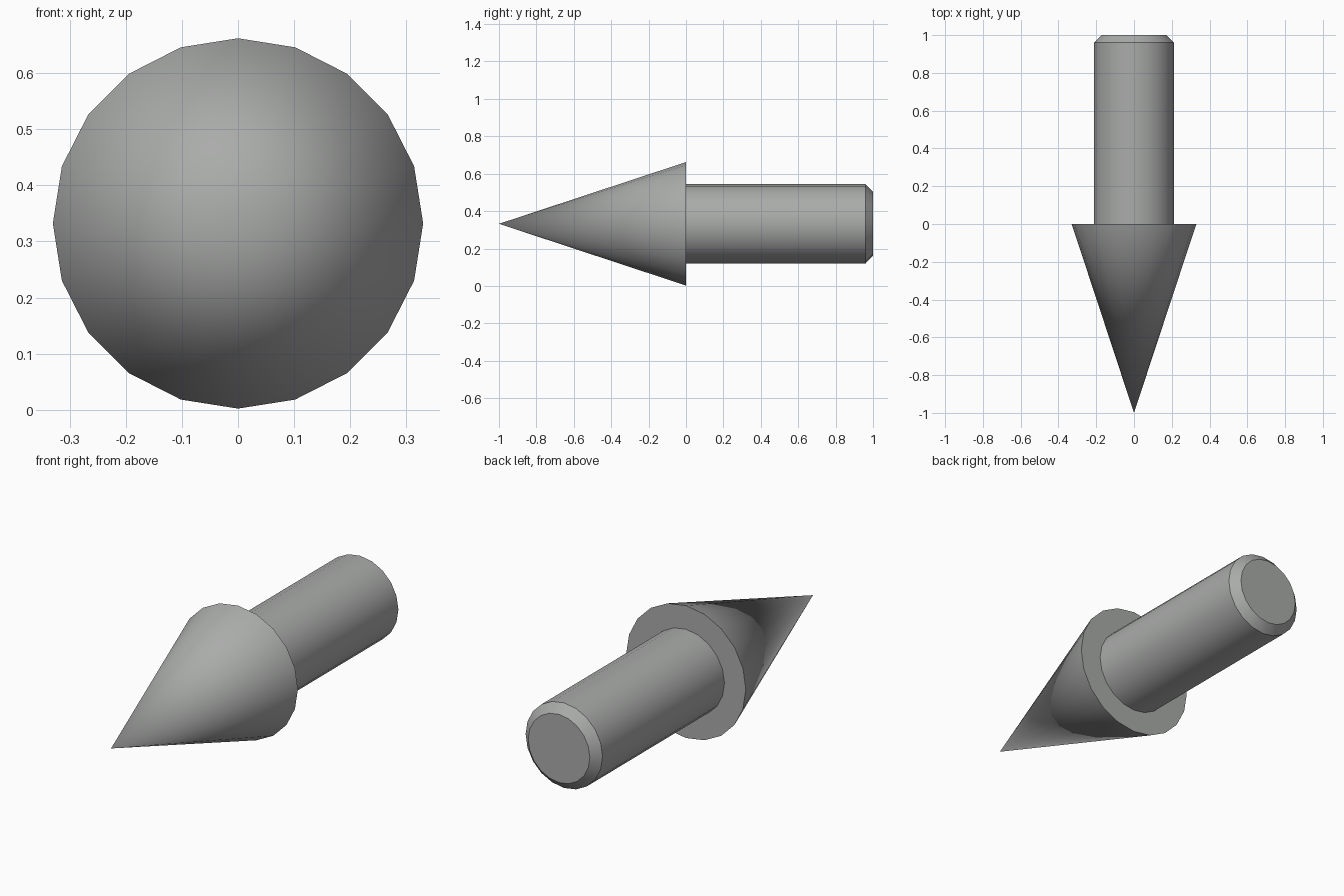
import bpy, bmesh, math

if "Cube" in bpy.data.objects:
    bpy.data.objects.remove(bpy.data.objects["Cube"])

SIDES = 20
AXIS_Z = 0.332

grey = bpy.data.materials.new("mid_grey")
grey.diffuse_color = (0.40, 0.41, 0.40, 1)
grey.use_nodes = True
grey.node_tree.nodes["Principled BSDF"].inputs["Base Color"].default_value = grey.diffuse_color


def lathe(name, profile):
    """Revolve (radius, y) points around the horizontal y axis; radius 0 makes a tip."""
    bm = bmesh.new()
    rings = []
    for r, y in profile:
        if r == 0:
            rings.append([bm.verts.new((0, y, AXIS_Z))] * SIDES)
        else:
            rings.append([bm.verts.new((r * math.cos(2 * math.pi * i / SIDES), y,
                                        AXIS_Z + r * math.sin(2 * math.pi * i / SIDES)))
                          for i in range(SIDES)])
    for a, b in zip(rings, rings[1:]):
        for i in range(SIDES):
            j = (i + 1) % SIDES
            corners = list(dict.fromkeys((a[i], a[j], b[j], b[i])))
            bm.faces.new(corners)
    # flat end caps
    for ring in (rings[0], rings[-1]):
        if ring[0] is not ring[1]:
            bm.faces.new(ring)
    bmesh.ops.recalc_face_normals(bm, faces=bm.faces)
    mesh = bpy.data.meshes.new(name)
    bm.to_mesh(mesh)
    bm.free()
    mesh.materials.append(grey)
    obj = bpy.data.objects.new(name, mesh)
    bpy.context.collection.objects.link(obj)
    bpy.ops.object.select_all(action='DESELECT')
    obj.select_set(True)
    bpy.context.view_layer.objects.active = obj
    bpy.ops.object.shade_smooth_by_angle(angle=math.radians(30))
    return obj


# pointed head
lathe("arrow_head", [(0, -1), (0.33, 0)])

# round shaft with a chamfered back end, set slightly into the head
lathe("shaft", [(0.212, -0.01), (0.212, 0.96), (0.17, 1)])
